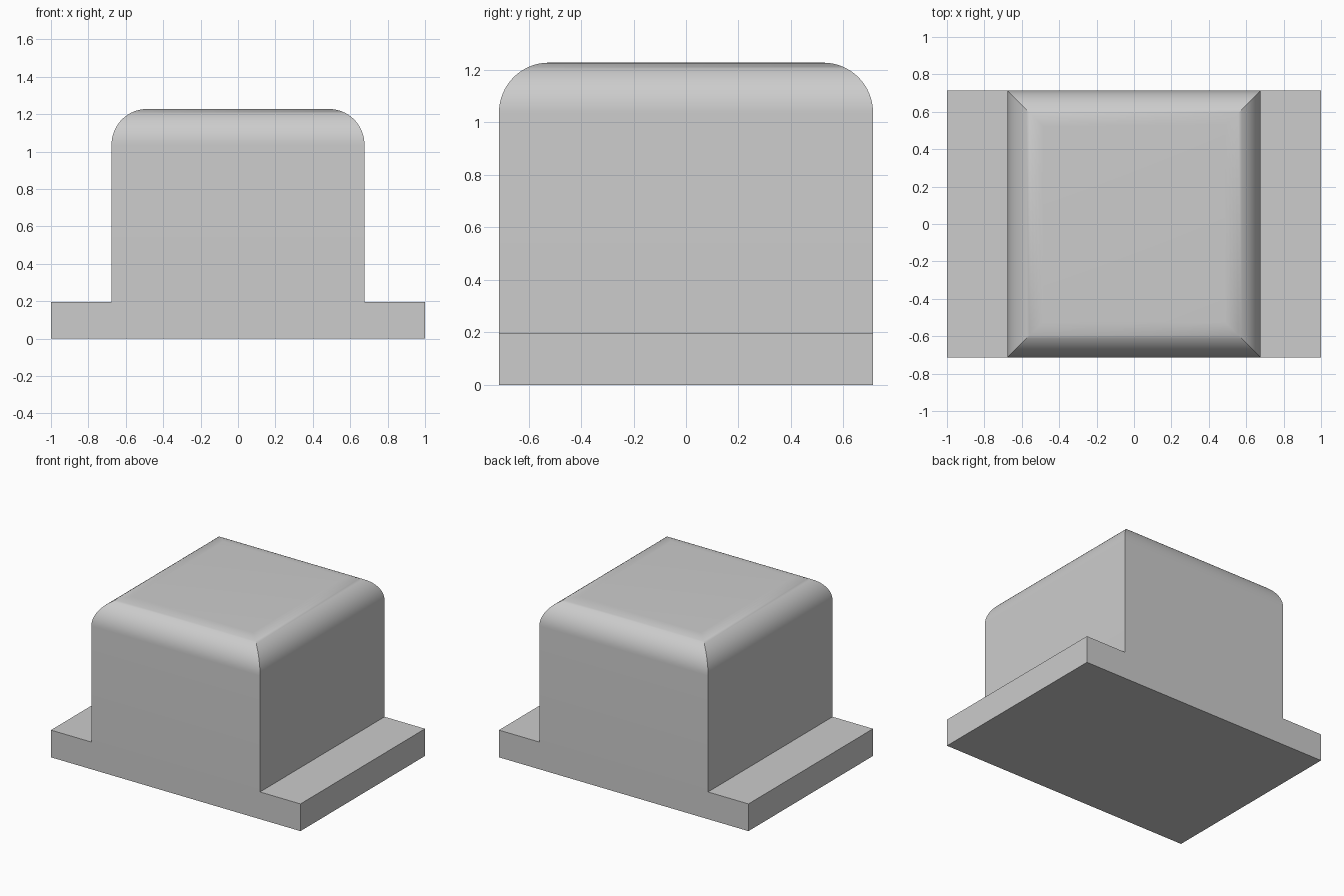
import bpy
import bmesh
import math

HALF_DEPTH = 0.713
PLATE_HALF_WIDTH = 1.0
HOUSING_HALF_WIDTH = 0.676
PLATE_TOP = 0.197
TOP = 1.228
RADIUS = 0.19
STEPS = 16

cube = bpy.data.objects.get("Cube")
if cube:
    bpy.data.objects.remove(cube, do_unlink=True)

grey = bpy.data.materials.new("light_grey")
grey.use_nodes = True
colour = (0.604, 0.604, 0.604, 1.0)
grey.diffuse_color = colour
grey.node_tree.nodes["Principled BSDF"].inputs["Base Color"].default_value = colour


def stacked_block(name, half_width, half_depth, profile):
    """Closed rectangular block lofted through (inset, height) levels."""
    bm = bmesh.new()
    rings = []
    for inset, z in profile:
        x, y = half_width - inset, half_depth - inset
        rings.append([bm.verts.new((sx * x, sy * y, z))
                      for sx, sy in ((-1, -1), (1, -1), (1, 1), (-1, 1))])
    for low, high in zip(rings, rings[1:]):
        for i in range(4):
            j = (i + 1) % 4
            bm.faces.new((low[i], low[j], high[j], high[i]))
    bm.faces.new(rings[0][::-1])
    bm.faces.new(rings[-1])
    bmesh.ops.recalc_face_normals(bm, faces=bm.faces)
    mesh = bpy.data.meshes.new(name)
    bm.to_mesh(mesh)
    bm.free()
    mesh.materials.append(grey)
    obj = bpy.data.objects.new(name, mesh)
    bpy.context.collection.objects.link(obj)
    return obj


# Flat mounting plate
stacked_block("base_plate", PLATE_HALF_WIDTH, HALF_DEPTH, [(0, 0), (0, PLATE_TOP)])

# Housing with rounded top edges meeting in mitred corners
profile = [(0, PLATE_TOP)]
for k in range(STEPS + 1):
    a = math.pi / 2 * k / STEPS
    profile.append((RADIUS * (1 - math.cos(a)), TOP - RADIUS * (1 - math.sin(a))))
housing = stacked_block("housing", HOUSING_HALF_WIDTH, HALF_DEPTH, profile)

# Smooth the rounded edges, keep the mitres crisp
bpy.ops.object.select_all(action="DESELECT")
housing.select_set(True)
bpy.context.view_layer.objects.active = housing
bpy.ops.object.shade_smooth_by_angle(angle=math.radians(30))
